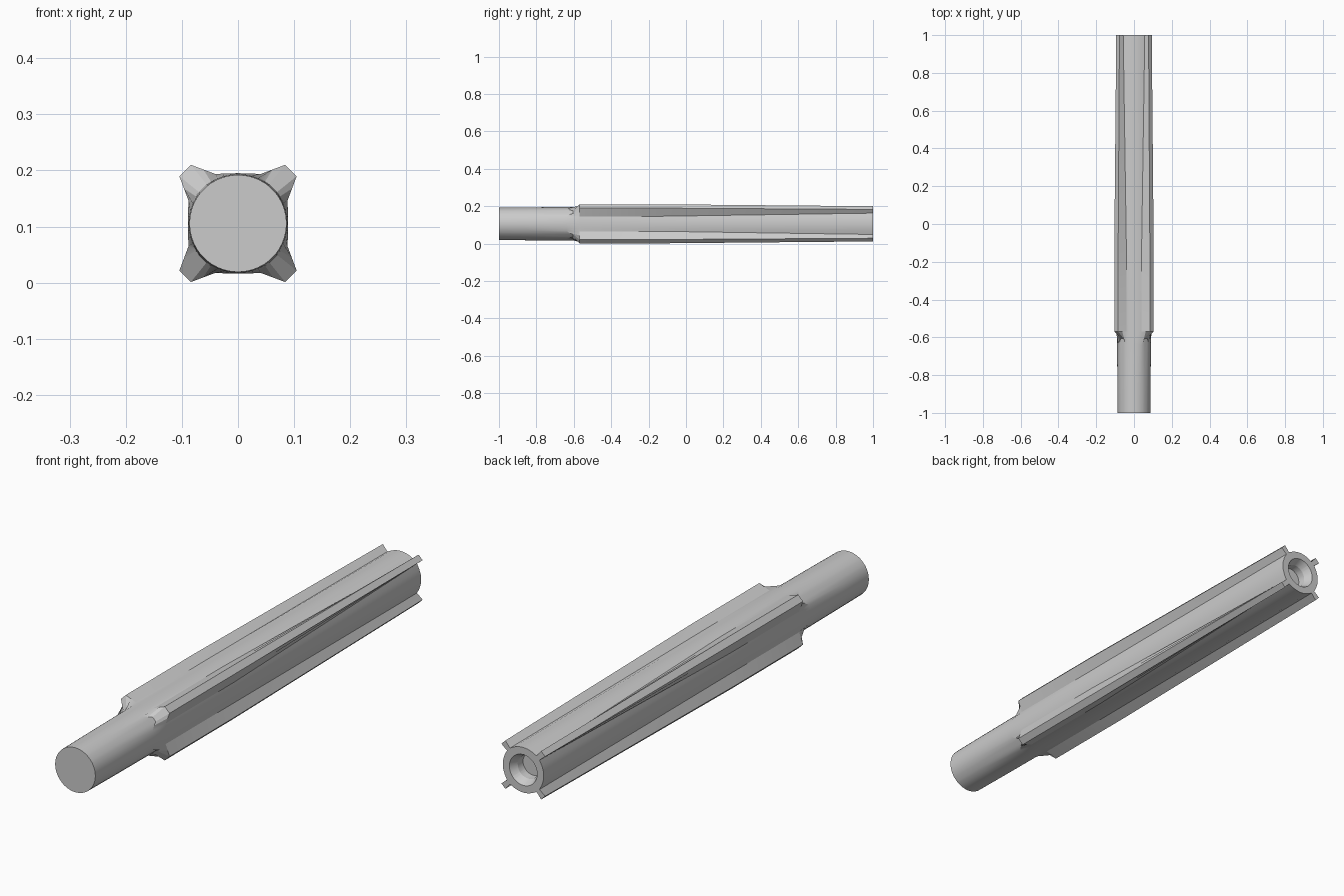
import bpy, bmesh, math

if "Cube" in bpy.data.objects:
    bpy.data.objects.remove(bpy.data.objects["Cube"])

CZ = 0.1055  # height of the shaft axis


def section(w, hb, h0, a, b):
    """Closed ribbed cross-section: four crowned sides with a ridge on each corner.
    w: half width of side, hb/h0: side height at edge/middle, (a, b): ridge tip."""
    side = []
    for k in range(-3, 4):
        t = k / 3
        side.append((t * w, hb + (h0 - hb) * (1 - t * t)))
    side.append(((w + a) / 2, (hb + b) / 2))
    side.append((a, b))
    side.append((b, a))
    side.append(((hb + b) / 2, (w + a) / 2))
    # the last points already lie on the neighbouring side's half of the corner
    pts = []
    for q in range(4):
        c, s = round(math.cos(-q * math.pi / 2)), round(math.sin(-q * math.pi / 2))
        pts += [(x * c - z * s, x * s + z * c) for x, z in side]
    return pts


FRONT = section(0.04, 0.088, 0.0895, 0.084, 0.1045)
BACK = section(0.057, 0.070, 0.088, 0.077, 0.094)
PER_SIDE = len(FRONT) // 4


def circle(r, like):
    return [(x / math.hypot(x, z) * r, z / math.hypot(x, z) * r) for x, z in like]


bm = bmesh.new()


def ring(y, pts, tip_shift=0.0):
    verts = []
    for i, (x, z) in enumerate(pts):
        k = i % PER_SIDE
        shift = tip_shift if k in (8, 9) else tip_shift / 2 if k in (7, 10) else 0
        verts.append(bm.verts.new((x, y + shift, CZ + z)))
    return verts


rings = [
    # round spigot
    ring(-1.0, circle(0.0865, FRONT)),
    ring(-0.85, circle(0.0880, FRONT)),
    ring(-0.64, circle(0.0895, FRONT), 0.035),
    # ridged body, crowned sides toward the back
    ring(-0.57, FRONT),
    ring(-0.15, FRONT),
    ring(1.0, BACK),
    # stepped socket in the back end
    ring(1.0, circle(0.060, BACK)),
    ring(0.97, circle(0.045, BACK)),
    ring(0.94, circle(0.043, BACK)),
]
n = len(FRONT)
for r0, r1 in zip(rings, rings[1:]):
    for i in range(n):
        j = (i + 1) % n
        bm.faces.new((r0[i], r0[j], r1[j], r1[i]))
bm.faces.new(rings[0])
bm.faces.new(rings[-1])
bmesh.ops.recalc_face_normals(bm, faces=bm.faces)

mesh = bpy.data.meshes.new("ridged_shaft")
bm.to_mesh(mesh)
bm.free()
shaft = bpy.data.objects.new("ridged_shaft", mesh)
bpy.context.collection.objects.link(shaft)
bpy.context.view_layer.objects.active = shaft
shaft.select_set(True)
bpy.ops.object.shade_smooth_by_angle(angle=math.radians(15))
